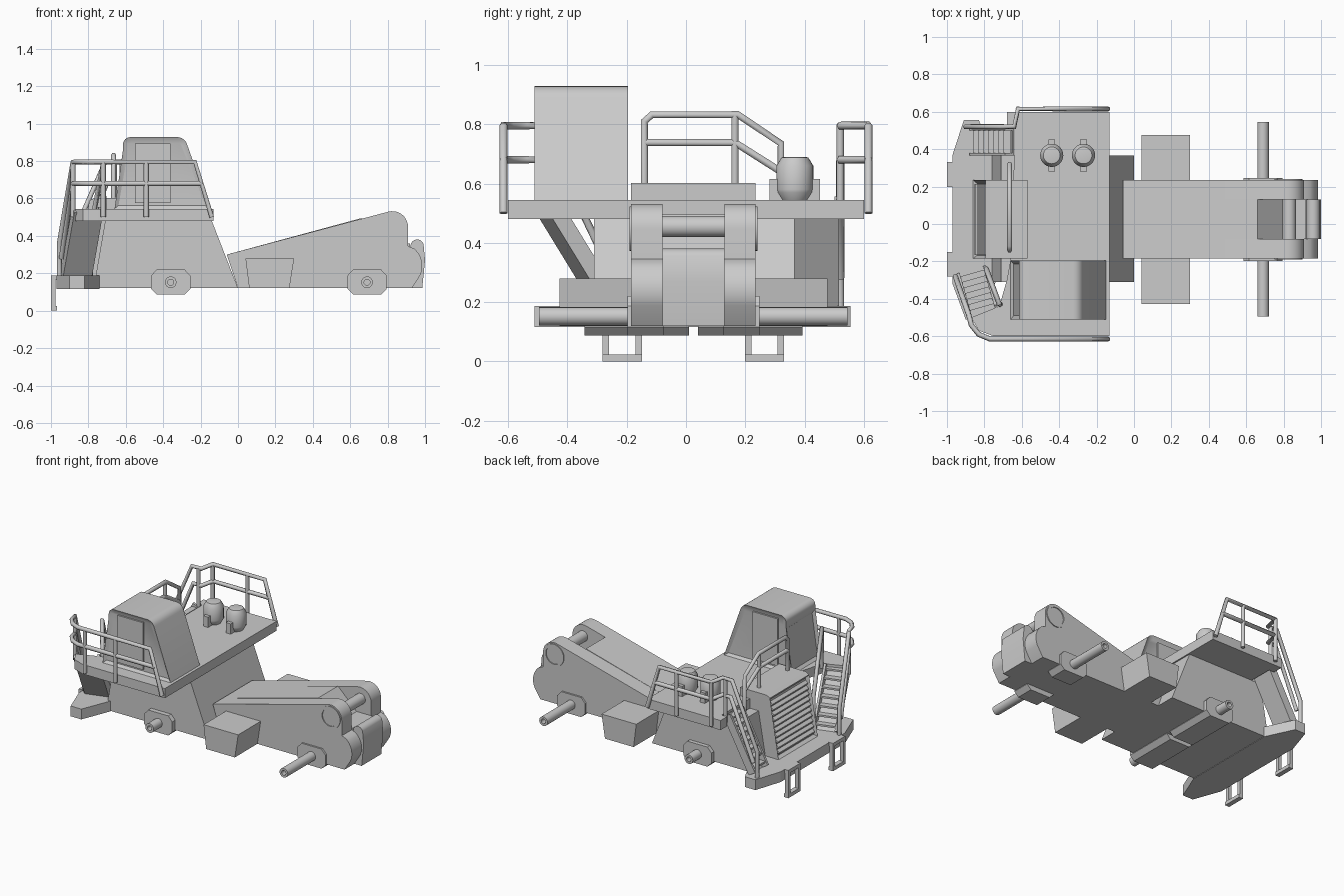
import bpy, bmesh, math
from mathutils import Vector as V

if "Cube" in bpy.data.objects:
    bpy.data.objects.remove(bpy.data.objects["Cube"])

CY = 0.025  # centre line of the chassis in y


def make(name, bm, smooth=None):
    bmesh.ops.recalc_face_normals(bm, faces=bm.faces)
    me = bpy.data.meshes.new(name)
    bm.to_mesh(me)
    bm.free()
    ob = bpy.data.objects.new(name, me)
    bpy.context.collection.objects.link(ob)
    if smooth:
        bpy.ops.object.select_all(action='DESELECT')
        ob.select_set(True)
        bpy.context.view_layer.objects.active = ob
        bpy.ops.object.shade_smooth_by_angle(angle=math.radians(smooth))
    return ob


def prism_bm(pts, axis, a, b):
    """Extrude a 2D outline along an axis from a to b."""
    put = {'x': lambda p, t: (t, p[0], p[1]), 'y': lambda p, t: (p[0], t, p[1]),
           'z': lambda p, t: (p[0], p[1], t)}[axis]
    bm = bmesh.new()
    lo = [bm.verts.new(put(p, a)) for p in pts]
    hi = [bm.verts.new(put(p, b)) for p in pts]
    bm.faces.new(lo)
    bm.faces.new(hi)
    for i in range(len(pts)):
        j = (i + 1) % len(pts)
        bm.faces.new((lo[i], lo[j], hi[j], hi[i]))
    bmesh.ops.recalc_face_normals(bm, faces=bm.faces)
    return bm


def prism(name, pts, axis, a, b, smooth=None):
    return make(name, prism_bm(pts, axis, a, b), smooth)


def box(name, x0, x1, y0, y1, z0, z1):
    return prism(name, [(x0, y0), (x1, y0), (x1, y1), (x0, y1)], 'z', z0, z1)


def arc(cx, cz, r, a0, a1, n=10):
    return [(cx + r * math.cos(math.radians(a0 + (a1 - a0) * i / n)),
             cz + r * math.sin(math.radians(a0 + (a1 - a0) * i / n))) for i in range(n + 1)]


def lathe(name, prof, centre, axis='z', n=28):
    """Revolve (radius, height) pairs around an axis."""
    bm = bmesh.new()
    c, rings = V(centre), []
    for r, h in prof:
        ring = []
        for i in range(n):
            u, v = r * math.cos(2 * math.pi * i / n), r * math.sin(2 * math.pi * i / n)
            ring.append(bm.verts.new(c + (V((u, v, h)) if axis == 'z' else V((u, h, v)))))
        rings.append(ring)
    for p, q in zip(rings, rings[1:]):
        for i in range(n):
            bm.faces.new((p[i], p[(i + 1) % n], q[(i + 1) % n], q[i]))
    bm.faces.new(rings[0])
    bm.faces.new(rings[-1])
    return make(name, bm, 35)


def rail(name, *paths, r=0.014):
    """Railing made of bent bars."""
    cu = bpy.data.curves.new(name, 'CURVE')
    cu.dimensions = '3D'
    cu.bevel_depth, cu.bevel_resolution, cu.use_fill_caps = r, 1, True
    for path in paths:
        sp = cu.splines.new('POLY')
        sp.points.add(len(path) - 1)
        for p, co in zip(sp.points, path):
            p.co = (*co, 1)
    ob = bpy.data.objects.new(name, cu)
    bpy.context.collection.objects.link(ob)


def slab(name, quad, thick):
    bm = bmesh.new()
    lo = [bm.verts.new(p) for p in quad]
    hi = [bm.verts.new(p + thick) for p in quad]
    bm.faces.new(lo)
    bm.faces.new(hi)
    for i in range(4):
        bm.faces.new((lo[i], lo[i - 1], hi[i - 1], hi[i]))
    return make(name, bm)


def ladder(name, b, t, w, n=7):
    b, t, w = V(b), V(t), V(w)
    back = (t - b).cross(w).normalized()
    if back.z > 0:
        back = -back
    side = w.normalized() * 0.015
    slab(name + "_back", [b - w, b + w, t + w, t - w], back * 0.01)
    for s in (-1, 1):
        e = w * s
        slab(name + "_stringer", [b + e, t + e, t + e - side * s, b + e - side * s], back * -0.045)
    run = V((t.x - b.x, t.y - b.y, 0)).normalized() * -0.04
    for i in range(n):
        p = b.lerp(t, (i + 0.7) / n)
        slab(name + "_step", [p - w, p + w, p + w + run, p - w + run], V((0, 0, 0.012)))


# rear frame: sloped centre, outer side plates with rounded ends
prism("rear_frame", [(0, .12), (-.06, .3), (.66, .495), (.8, .36), (.92, .36), (.93, .12)], 'y', -.08, .13)
lug = ([(0, .12), (-.06, .3)] + arc(.825, .448, .084, 105, 0) + [(.91, .345)]
       + arc(.865, .24, .12, 50, -25, 8) + [(.93, .12)])
for y0, y1 in ((-.185, -.08), (.13, .235)):
    prism("rear_side_plate", lug, 'y', y0, y1, 30)
prism("rear_coupler", [(.9, .12), (.9, .33)] + arc(.958, .345, .036, 180, 20, 8)
      + [(1, .27), (.985, .12)], 'y', -.08, .13, 30)
lathe("rear_pin", [(.036, -.11), (.036, .11)], (.83, CY, .455), 'y')
for s in (-1, 1):
    lathe("pin_ring", [(.06, s * .2), (.06, s * .216), (.075, s * .216), (.075, s * .2)],
          (.825, CY, .448), 'y')
    # side boxes
    a, b = sorted((CY + s * .2, CY + s * .452))
    prism("side_box", [(.06, .12), (.04, .28), (.3, .28), (.275, .12)], 'y', a, b)

# axle pads and hollow axles
pad = [(-.105, -.035), (-.075, -.065), (.075, -.065), (.105, -.035),
       (.105, .035), (.075, .068), (-.075, .068), (-.105, .035)]
for label, x, inner, outer, tip in (("front", -.36, .015, .367, .46), ("rear", .69, .1, .222, .52)):
    for s in (-1, 1):
        a, b = sorted((CY + s * inner, CY + s * outer))
        prism(label + "_axle_pad", [(x + u, .152 + v) for u, v in pad], 'y', a, b)
        lathe(label + "_axle", [(.031, s * inner), (.031, s * tip), (.016, s * tip), (.016, s * (tip - .05))],
              (x, CY, .152), 'y', 20)

# front body, deck and front platform
prism("front_body", [(0, .12), (-.14, .48), (-.71, .48), (-.76, .19), (-.77, .12)], 'y', -.31, .365)
prism("deck", [(-.13, -.6), (-.75, -.6), (-.83, -.57), (-.87, -.5), (-.72, -.44), (-.68, -.3), (-.66, -.19),
               (-.64, .37), (-.64, .53), (-.68, .53), (-.68, .6), (-.13, .6)], 'z', .48, .545)
prism("front_platform", [(-.97, -.32), (-.9, -.51), (-.82, -.51), (-.74, -.31), (-.74, .365), (-.83, .555),
                         (-.91, .555), (-.97, .37)], 'z', .117, .187)

# hood with recessed, louvred grille
bm = prism_bm([(-.57, .19), (-.57, .602), (-.77, .602), (-.795, .588), (-.86, .187)], 'y', -.185, .235)
front = [f for f in bm.faces if f.normal.x < -.9]
bmesh.ops.inset_individual(bm, faces=front, thickness=.025, depth=-.018)
make("hood", bm)
for i in range(10):
    z = .225 + i * .035
    x = -.858 + (z - .187) * .162
    prism("grille_louver", [(x, z), (x + .03, z + .024), (x + .03, z + .012), (x + .004, z - .012)],
          'y', -.165, .215)

# cab with recessed side and front windows
cab = ([(-.66, .545), (-.615, .86)] + arc(-.575, .888, .04, 165, 90, 5)
       + arc(-.325, .873, .055, 90, 20, 5) + [(-.15, .545)])
bm = prism_bm(cab, 'y', -.51, -.195)
win = [f for f in bm.faces if abs(f.normal.y) > .9 or (f.normal.x < -.9 and f.calc_area() > .05)]
bmesh.ops.inset_individual(bm, faces=win, thickness=.028, depth=-.014)
make("cab", bm, 30)
for y0, y1 in ((-.507, -.49), (-.215, -.198)):
    box("cab_door", -.55, -.36, y0, y1, .575, .895)

# tanks on the deck
for x in (-.44, -.27):
    lathe("tank", [(.045, .545), (.06, .57), (.062, .58), (.062, .66), (.045, .688), (.03, .69)], (x, .367, 0))
    box("tank_bracket", x - .018, x + .018, .282, .452, .545, .615)

# hanging front steps
for yc in (-.215, .265):
    for s in (-1, 1):
        box("step_hanger", -1, -.975, yc + s * .055 - .011, yc + s * .055 + .011, 0, .187)
    for z in (0, .165):
        box("step_bar", -1, -.968, yc - .066, yc + .066, z, z + .024)

# ladders
ladder("right_ladder", (-.86, -.28, .187), (-.80, -.49, .53), (.077, .022, 0))
ladder("left_ladder", (-.84, .44, .187), (-.65, .44, .535), (0, .075, 0))

# right deck railing, wraps round the corner and runs down the ladder
corner = [(-.77, -.615), (-.83, -.59), (-.87, -.54), (-.882, -.49)]


def level(z):
    return [(x, y, z) for x, y in corner]


rail("right_railing",
     [(-.14, -.615, .5), (-.23, -.615, .795)] + level(.795) + [(-.955, -.28, .36), (-.955, -.28, .18)],
     [(-.19, -.615, .68)] + level(.68) + [(-.945, -.31, .28)],
     *[[(x, y, .5), (x, y, .795)] for x, y in ((-.49, -.615), (-.72, -.615), (-.882, -.49))])
rail("right_ladder_handrail", [(-.715, -.43, .52), (-.72, -.43, .79), (-.79, -.24, .42), (-.79, -.24, .18)])

# left deck railing, runs down the left ladder
rail("left_railing",
     [(-.14, .615, .5), (-.23, .615, .795), (-.62, .615, .795), (-.64, .52, .795), (-.71, .52, .795),
      (-.9, .52, .36), (-.9, .52, .18)],
     [(-.19, .615, .68), (-.62, .615, .68), (-.64, .52, .68), (-.7, .52, .68), (-.87, .52, .28)],
     *[[(x, y, .5), (x, y, .795)] for x, y in ((-.62, .615), (-.36, .615), (-.66, .52))])

# centre railing behind the hood
X = -.665
rail("hood_railing",
     [(X, -.14, .54), (X, -.14, .81), (X, -.115, .832), (X, .175, .832), (X, .32, .735), (X, .32, .5)],
     [(X, -.14, .738), (X, .165, .738), (X, .32, .64)],
     [(X, .165, .54), (X, .165, .832)])
